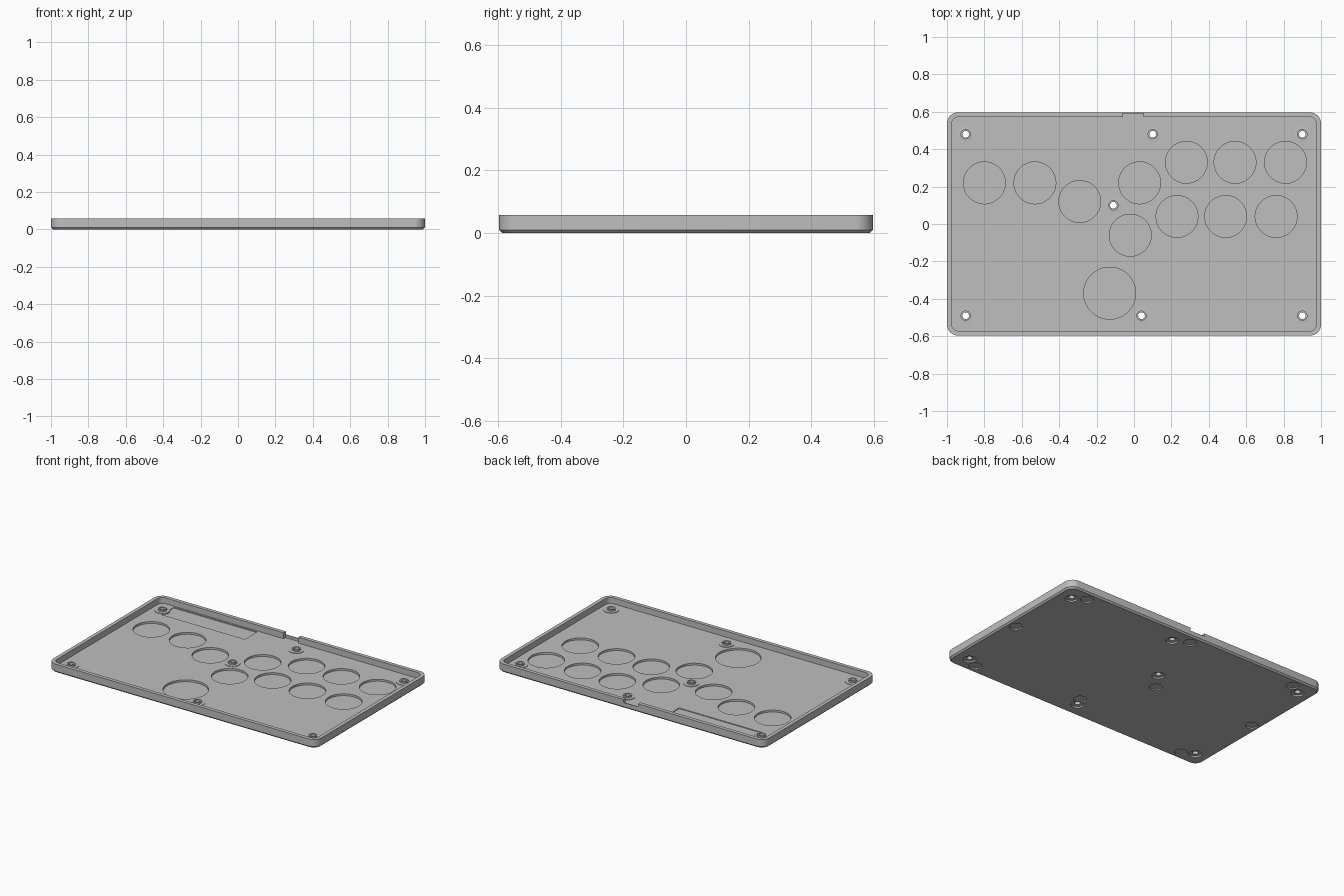
import bpy
import bmesh
from math import cos, sin, pi

old = bpy.data.objects.get("Cube")
if old:
    bpy.data.objects.remove(old, do_unlink=True)

TOP, FLOOR = 0.058, 0.018

grey = bpy.data.materials.new("light grey")
grey.use_nodes = True
colour = (0.52, 0.52, 0.52, 1)
grey.diffuse_color = colour
grey.node_tree.nodes["Principled BSDF"].inputs["Base Color"].default_value = colour


def add_solid(bm, centre, half_x, half_y, radius, levels, steps=12):
    """Rounded box or disc: levels are (inset, z) pairs from bottom to top."""
    rings = []
    for inset, z in levels:
        r = max(radius - inset, 0.001)
        ring = []
        for q, (sx, sy) in enumerate([(1, 1), (-1, 1), (-1, -1), (1, -1)]):
            for i in range(steps):
                a = (q + (i + 0.5) / steps) * pi / 2
                x = sx * (half_x - radius) + r * cos(a)
                y = sy * (half_y - radius) + r * sin(a)
                ring.append(bm.verts.new((centre[0] + x, centre[1] + y, z)))
        rings.append(ring)
    n = len(rings[0])
    for low, high in zip(rings, rings[1:]):
        for i in range(n):
            j = (i + 1) % n
            bm.faces.new((low[i], low[j], high[j], high[i]))
    bm.faces.new(rings[0][::-1])
    bm.faces.new(rings[-1])


def make_object(name, bm):
    mesh = bpy.data.meshes.new(name)
    bmesh.ops.recalc_face_normals(bm, faces=bm.faces)
    bm.to_mesh(mesh)
    bm.free()
    mesh.materials.append(grey)
    obj = bpy.data.objects.new(name, mesh)
    bpy.context.collection.objects.link(obj)
    return obj


def activate(obj):
    bpy.ops.object.select_all(action="DESELECT")
    obj.select_set(True)
    bpy.context.view_layer.objects.active = obj


def cut(target, bm):
    cutter = make_object("cutter", bm)
    cutter.hide_render = True
    mod = target.modifiers.new("cut", "BOOLEAN")
    mod.operation = "DIFFERENCE"
    mod.solver = "EXACT"
    mod.object = cutter
    activate(target)
    bpy.ops.object.modifier_apply(modifier=mod.name)
    bpy.data.objects.remove(cutter, do_unlink=True)


def cut_discs(target, points, radius, bottom, top):
    bm = bmesh.new()
    for p in points:
        add_solid(bm, p, radius, radius, radius, [(0, bottom), (0, top)])
    cut(target, bm)


def cut_box(target, x0, x1, y0, y1, bottom, top):
    bm = bmesh.new()
    centre = ((x0 + x1) / 2, (y0 + y1) / 2)
    add_solid(bm, centre, (x1 - x0) / 2, (y1 - y0) / 2, 0.001,
              [(0, bottom), (0, top)], steps=1)
    cut(target, bm)


# Tray shell with a chamfered lower edge
bm = bmesh.new()
add_solid(bm, (0, 0), 1, 0.597, 0.06, [(0.01, 0), (0, 0.01), (0, TOP)])
tray = make_object("tray", bm)

# Hollow inside the rim
bm = bmesh.new()
add_solid(bm, (0, 0), 0.975, 0.572, 0.035, [(0, FLOOR), (0, TOP + 0.02)])
cut(tray, bm)

# Button recesses in the floor
buttons = [(-0.8, 0.22), (-0.53, 0.22), (-0.29, 0.12), (0.03, 0.22),
           (0.28, 0.33), (0.54, 0.33), (0.81, 0.33), (0.23, 0.04),
           (0.49, 0.04), (0.76, 0.04), (-0.02, -0.06)]
cut_discs(tray, buttons, 0.112, 0.005, TOP)
cut_discs(tray, [(-0.13, -0.37)], 0.139, 0.005, TOP)

# Shallow board pocket and the cable notch in the back rim
cut_box(tray, -0.87, -0.25, 0.43, 0.56, FLOOR - 0.005, TOP)
cut_box(tray, -0.06, 0.05, 0.55, 0.592, FLOOR, TOP + 0.02)
cut_box(tray, -0.06, 0.05, 0.55, 0.65, 0.038, TOP + 0.02)

# Screw holes with counterbores underneath
screws = [(-0.9, 0.48), (0.1, 0.48), (0.9, 0.48), (-0.11, 0.1),
          (-0.9, -0.49), (0.04, -0.49), (0.9, -0.49)]
cut_discs(tray, screws, 0.018, -0.02, TOP)
cut_discs(tray, screws, 0.04, -0.02, 0.01)

# Round foot recesses underneath
feet = [(sx * 0.82, sy * 0.53) for sx in (-1, 1) for sy in (-1, 1)]
feet += [(-0.94, 0), (0.94, 0), (0, 0.53), (0.07, -0.43), (-0.19, -0.02)]
cut_discs(tray, feet, 0.04, -0.02, 0.008)

# Stepped screw bosses standing on the floor
parts = [tray]
for i, p in enumerate(screws):
    bm = bmesh.new()
    add_solid(bm, p, 0.047, 0.047, 0.047,
              [(0, 0.012), (0, 0.021), (0.02, 0.022), (0.02, 0.032)])
    boss = make_object(f"screw_boss_{i + 1}", bm)
    cut_discs(boss, [p], 0.018, 0, TOP)
    parts.append(boss)

for obj in parts:
    activate(obj)
    bpy.ops.object.shade_smooth_by_angle()
